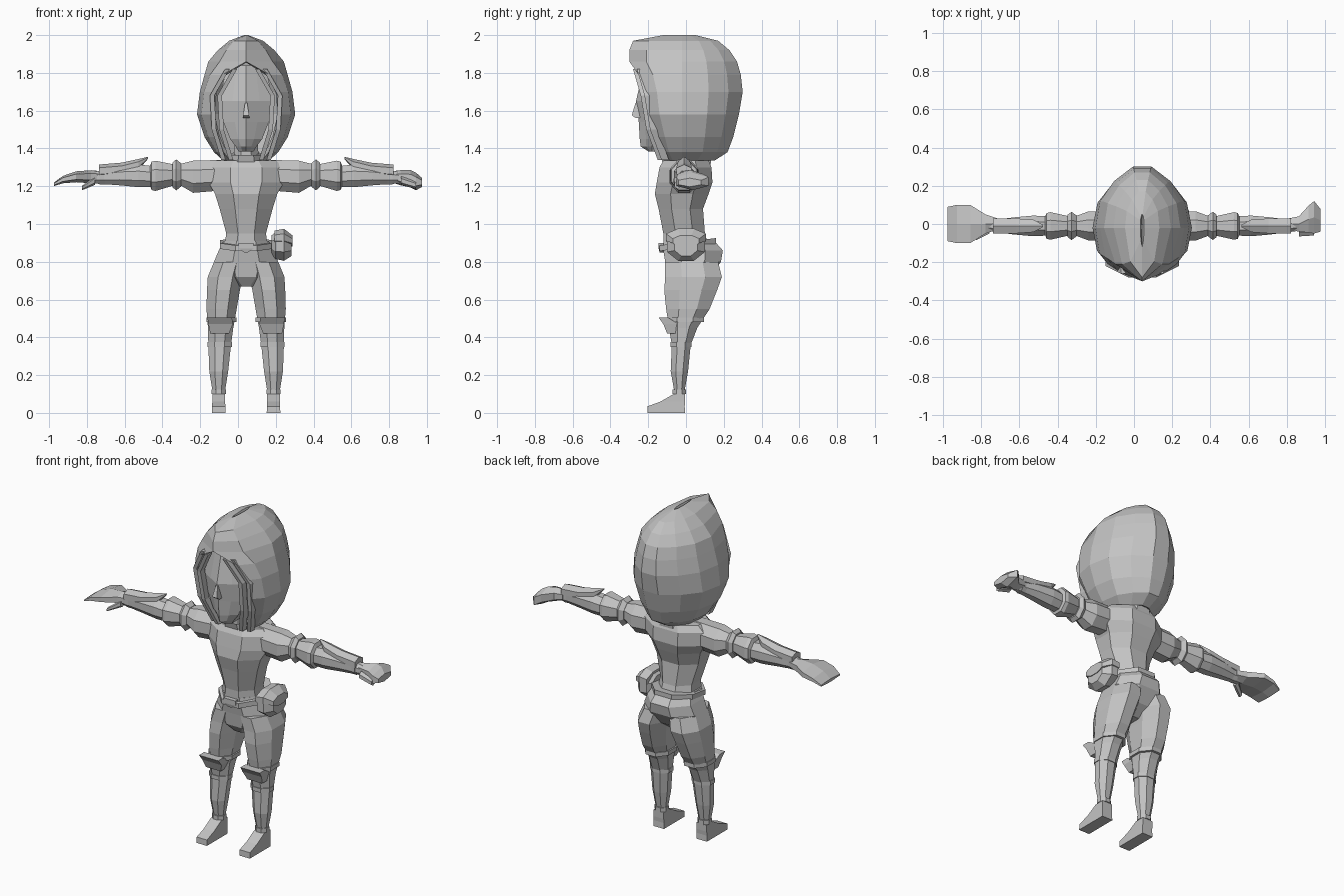
import bpy, bmesh, math

default_cube = bpy.data.objects.get("Cube")
if default_cube:
    bpy.data.objects.remove(default_cube, do_unlink=True)

CENTRE = 0.043  # the body's plane of symmetry
CLAY = (0.55, 0.55, 0.55, 1)
clay = bpy.data.materials.new("clay_grey")
clay.use_nodes = True
clay.diffuse_color = CLAY
clay.node_tree.nodes["Principled BSDF"].inputs["Base Color"].default_value = CLAY


def skin(name, rows, closed=True):
    """Bridge rows of points; closed rows also get end caps."""
    bm = bmesh.new()
    rows = [[bm.verts.new(point) for point in row] for row in rows]
    count = len(rows[0])
    for low, high in zip(rows, rows[1:]):
        for i in range(count if closed else count - 1):
            j = (i + 1) % count
            bm.faces.new((low[i], low[j], high[j], high[i]))
    if closed:
        bm.faces.new(rows[0])
        bm.faces.new(rows[-1])
    bmesh.ops.remove_doubles(bm, verts=bm.verts[:], dist=0.001)
    bmesh.ops.recalc_face_normals(bm, faces=bm.faces[:])
    mesh = bpy.data.meshes.new(name)
    bm.to_mesh(mesh)
    bm.free()
    mesh.materials.append(clay)
    obj = bpy.data.objects.new(name, mesh)
    bpy.context.collection.objects.link(obj)
    return obj


def loft(name, rings, axis="z", sides=8, side=1):
    """Rings are (position, centre a, centre b, radius a, radius b)."""
    rows = []
    grow = 1 / math.cos(math.pi / sides)
    for position, a, b, radius_a, radius_b in rings:
        row = []
        for i in range(sides):
            angle = (i + 0.5) * math.tau / sides
            u = a + radius_a * grow * math.cos(angle)
            v = b + radius_b * grow * math.sin(angle)
            x, y, z = (u, v, position) if axis == "z" else (position, u, v)
            row.append((CENTRE + side * x, y, z))
        rows.append(row)
    return skin(name, rows)


def stack(name, rings, sides=8):
    """Symmetric body part from (height, half width, front, back)."""
    return loft(name, [(z, 0, (front + back) / 2, half, (back - front) / 2)
                       for z, half, front, back in rings], sides=sides)


def mirrored(half):
    """Complete a half outline running from the front to the back."""
    return half + [(-x, y) for x, y in reversed(half)]


def place(outline, z):
    return [(CENTRE + x, y, z) for x, y in outline]


# Hair: horizontal sections, open at the front below the fringe
hair_rows = []
for z, width, front, back in [
        (1.36, .06, -.04, .1), (1.335, .12, -.1, .15), (1.38, .17, -.13, .22),
        (1.46, .22, -.16, .25), (1.58, .26, -.2, .28), (1.7, .245, -.22, .3),
        (1.79, .22, -.25, .29), (1.86, .2, -.3, .27), (1.92, .15, -.3, .23),
        (1.97, .09, -.28, .17), (2, .01, -.12, .05)]:
    opening = width * min(.7, max(0, 1.86 - z) * 8)
    temple = opening + (width - opening) * .7
    half = [(opening, front), (temple, front * .7), (width, -.02),
            (width * .9, back * .4), (width * .6, back * .75), (width * .2, back)]
    hair_rows.append(place(mirrored(half), z))
hair = skin("hair", hair_rows, closed=False)
shell = hair.modifiers.new("thickness", "SOLIDIFY")
shell.thickness = 0.02
shell.offset = -1

# Face: pointed sections with a crease down the middle
face_rows = []
for z, width, front in [(1.385, .04, -.2), (1.41, .055, -.24), (1.45, .085, -.245),
                        (1.54, .12, -.25), (1.65, .145, -.265), (1.84, .1, -.22)]:
    cheek = -.18
    half = [(0, front), (width * .5, (front + cheek) / 2), (width, cheek), (width * .8, 0)]
    face_rows.append(place(mirrored(half), z))
skin("face", face_rows)
stack("nose", [(1.56, .018, -.265, -.23), (1.575, .016, -.287, -.23),
               (1.64, .006, -.268, -.23)], sides=4)
stack("neck", [(1.3, .07, -.1, .06), (1.45, .06, -.1, .06)])

# Torso, collar, hips and belt
stack("torso", [(.88, .115, -.12, .12), (.95, .105, -.12, .1), (1.08, .14, -.145, .09),
                (1.16, .165, -.165, .12), (1.22, .2, -.155, .14), (1.3, .2, -.14, .135),
                (1.335, .16, -.12, .12)])
stack("collar", [(1.31, .11, -.12, .13), (1.365, .095, -.135, .135), (1.34, .07, -.1, .1)])
stack("hips", [(.67, .05, -.06, .06), (.72, .13, -.1, .13), (.8, .17, -.11, .185),
               (.86, .145, -.12, .195), (.91, .12, -.12, .15)])
belt = stack("belt", [(.875, .138, -.14, .16), (.905, .138, -.14, .16)])
for vertex in belt.data.vertices:  # rises towards the back
    vertex.co.z += vertex.co.y * .13
stack("buckle", [(.85, .01, -.14, -.1), (.87, .04, -.145, -.1), (.9, .04, -.145, -.1)], sides=4)

# Pouch on the left hip
loft("belt_pouch", [(.135, 0, .89, .07, .05), (.155, 0, .885, .1, .07),
                    (.2, 0, .885, .1, .08), (.24, 0, .88, .06, .05)], axis="x")
loft("pouch_flap", [(.15, 0, .925, .105, .04), (.2, 0, .93, .105, .045),
                    (.245, 0, .91, .07, .03)], axis="x")

for side, label in ((1, "left_"), (-1, "right_")):

    def part(name, rings, axis="z", sides=8):
        return loft(label + name, rings, axis, sides, side)

    def arm_part(name, rings, depth=.9, sides=8):
        """Arm piece from (distance out, height, radius)."""
        part(name, [(x, -.01, z, radius * depth, radius) for x, z, radius in rings], "x", sides)

    # Hair locks framing the face
    for name, shift in (("inner_lock", 0), ("outer_lock", .04)):
        part(name, [(z, x + shift, y + shift / 2, .012, .02) for z, x, y in [
            (1.34, .08, -.13), (1.5, .13, -.19), (1.68, .14, -.22), (1.82, .06, -.26)]], sides=4)

    # Leg with knee guard, cuffs and shoe
    part("shin", [(.06, .145, -.035, .034, .03), (.12, .145, -.035, .034, .028),
                  (.22, .145, -.035, .05, .046), (.36, .14, -.025, .06, .05)])
    part("thigh", [(.36, .14, -.025, .06, .05), (.45, .135, -.015, .067, .075),
                   (.55, .13, .01, .08, .115), (.65, .12, .025, .087, .14),
                   (.72, .11, .04, .093, .15), (.8, .085, .03, .085, .14)])
    for name, z, x, y, width, depth in (("boot_top", .35, .14, -.027, .064, .055),
                                        ("thigh_strap", .48, .13, -.005, .08, .1),
                                        ("ankle_cuff", .1, .145, -.035, .038, .036)):
        part(name, [(level, x, y, width, depth) for level in (z, z + .025)])
    part("knee_guard", [(.42, .14, -.07, .05, .03), (.47, .135, -.08, .065, .04),
                        (.505, .14, -.12, .065, .025)], sides=4)
    part("shoe", [(0, .145, -.105, .036, .1), (.035, .145, -.105, .035, .098),
                  (.06, .145, -.07, .034, .065), (.1, .145, -.035, .034, .03)], sides=4)

    # Arm with sleeve band, elbow guard, fin and wrist cuff
    arm_part("upper_arm", [(.1, 1.26, .08), (.28, 1.25, .085), (.34, 1.26, .06), (.4, 1.26, .055)])
    arm_part("sleeve_band", [(.345, 1.26, .062), (.37, 1.26, .082), (.39, 1.26, .065)])
    arm_part("elbow_guard", [(.38, 1.26, .055), (.48, 1.255, .08), (.5, 1.255, .075), (.51, 1.255, .05)])
    arm_part("forearm", [(.48, 1.25, .055), (.57, 1.255, .06), (.67, 1.255, .05), (.81, 1.245, .03)])
    arm_part("forearm_fin", [(.52, 1.35, .005), (.57, 1.315, .025), (.66, 1.29, .03),
                             (.78, 1.28, .03)], depth=1.3, sides=6)
    arm_part("wrist_cuff", [(.74, 1.247, .037), (.775, 1.25, .04)])

# Left hand: loose fist
loft("left_fist", [(.77, 0, 1.25, .03, .025), (.82, 0, 1.245, .04, .035),
                   (.87, .025, 1.24, .07, .04), (.9, .035, 1.225, .085, .04),
                   (.932, .02, 1.22, .06, .02)], axis="x", sides=6)
loft("left_thumb", [(.82, -.045, 1.23, .02, .02), (.9, -.045, 1.205, .015, .017)],
     axis="x", sides=6)

# Right hand: open, drooping palm with a thumb
loft("right_palm", [(.76, 0, 1.25, .03, .025), (.82, 0, 1.25, .05, .03),
                    (.9, 0, 1.25, .1, .025), (.97, 0, 1.235, .1, .017),
                    (1.018, 0, 1.21, .09, .008)], axis="x", sides=6, side=-1)
loft("right_thumb", [(.8, -.03, 1.23, .02, .02), (.87, -.07, 1.19, .015, .01)],
     axis="x", sides=6, side=-1)
